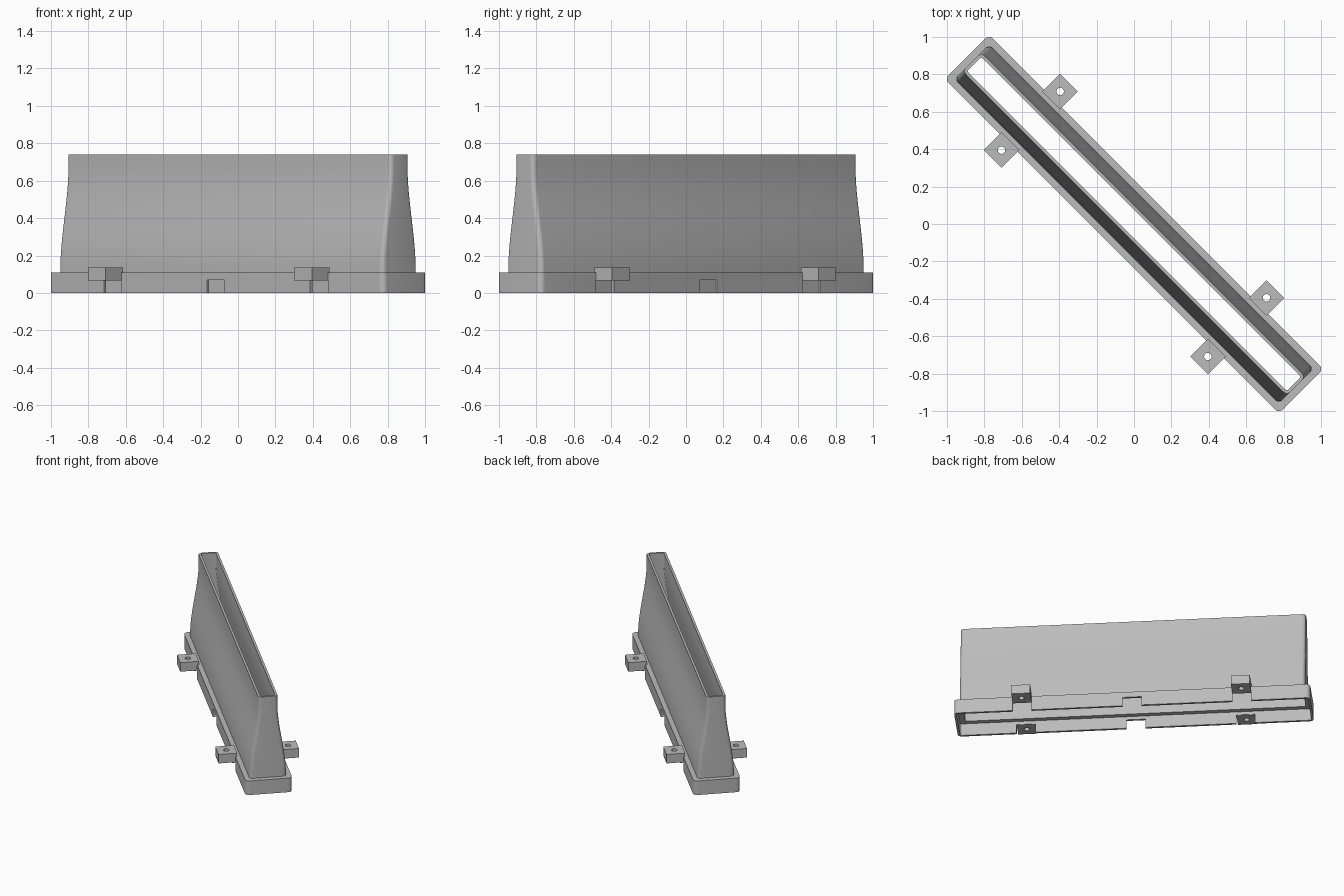
import bpy
import bmesh
from math import pi, cos, sin, radians
from mathutils import Matrix

cube = bpy.data.objects.get("Cube")
if cube:
    bpy.data.objects.remove(cube, do_unlink=True)

grey = bpy.data.materials.new("concrete_grey")
grey.use_nodes = True
COLOUR = (0.5, 0.5, 0.5, 1)
grey.diffuse_color = COLOUR
grey.node_tree.nodes["Principled BSDF"].inputs["Base Color"].default_value = COLOUR

TURN = -pi / 4          # the whole barrier stands diagonally
TOP, LEDGE, NOTCH_TOP = 0.74, 0.11, 0.068
WALL = 0.017
TAB_U, TAB_V, TAB_HALF = 0.78, 0.222, 0.067


def make_object(name, bm):
    bmesh.ops.recalc_face_normals(bm, faces=bm.faces[:])
    mesh = bpy.data.meshes.new(name)
    bm.to_mesh(mesh)
    bm.free()
    mesh.materials.append(grey)
    obj = bpy.data.objects.new(name, mesh)
    bpy.context.collection.objects.link(obj)
    obj.rotation_euler.z = TURN
    return obj


def smooth(obj):
    bpy.ops.object.select_all(action="DESELECT")
    obj.select_set(True)
    bpy.context.view_layer.objects.active = obj
    bpy.ops.object.shade_smooth_by_angle(angle=radians(30))


def loft_closed(name, rings):
    """Skin a list of equal rings and join the last one to the first."""
    bm = bmesh.new()
    loops = [[bm.verts.new(p) for p in ring] for ring in rings]
    n = len(loops[0])
    for a, b in zip(loops, loops[1:] + loops[:1]):
        for i in range(n):
            j = (i + 1) % n
            bm.faces.new((a[i], a[j], b[j], b[i]))
    return make_object(name, bm)


def rounded_ring(u, v, r, z, steps=6):
    points = []
    for k, (su, sv) in enumerate(((1, 1), (-1, 1), (-1, -1), (1, -1))):
        for i in range(steps + 1):
            a = (k + i / steps) * pi / 2
            points.append((su * (u - r) + r * cos(a), sv * (v - r) + r * sin(a), z))
    return points


# Barrier shell: base skirt, ledge, flared neck, rim and hollow inside
END, FOOT_V, TOP_V, STEPS = 1.226, 0.132, 0.07, 16
neck = []
for i in range(STEPS + 1):
    t = i / STEPS
    s = t * t * (3 - 2 * t)
    neck.append((FOOT_V + (TOP_V - FOOT_V) * s, 0.12 + 0.56 * t))
neck = [(FOOT_V, LEDGE)] + neck + [(TOP_V, TOP)]

BASE_U, BASE_V = 1.264, 0.168
rings = [rounded_ring(BASE_U, BASE_V, 0.03, z) for z in (0, LEDGE)]
rings += [rounded_ring(END, v, 0.025, z) for v, z in neck]
neck[0] = (FOOT_V, LEDGE - WALL)
rings += [rounded_ring(END - WALL, v - WALL, 0.01, z) for v, z in reversed(neck)]
rings += [rounded_ring(BASE_U - WALL, BASE_V - WALL, 0.015, z) for z in (LEDGE - WALL, 0)]
shell = loft_closed("barrier_shell", rings)

# Drainage notches cut through both long skirts
bm = bmesh.new()
for u in (-TAB_U, 0, TAB_U):
    size = Matrix.Diagonal((2 * TAB_HALF, 1, 2 * NOTCH_TOP, 1))
    bmesh.ops.create_cube(bm, size=1, matrix=Matrix.Translation((u, 0, 0)) @ size)
cutter = make_object("notch_cutter", bm)
cutter.hide_render = True
cut = shell.modifiers.new("notches", "BOOLEAN")
cut.operation = "DIFFERENCE"
cut.solver = "EXACT"
cut.object = cutter
bpy.context.view_layer.update()
graph = bpy.context.evaluated_depsgraph_get()
cut_mesh = bpy.data.meshes.new_from_object(shell.evaluated_get(graph))
shell.modifiers.clear()
shell.data = cut_mesh
bpy.data.objects.remove(cutter, do_unlink=True)
smooth(shell)


# Anchor tabs: square plates with a round bolt hole
def tab_ring(u, v, z, radius, square):
    points = []
    for i in range(24):
        c, s = cos(i * pi / 12), sin(i * pi / 12)
        k = radius / max(abs(c), abs(s)) if square else radius
        points.append((u + k * c, v + k * s, z))
    return points


for side, v in (("left", TAB_V), ("right", -TAB_V)):
    for end, u in (("front", TAB_U), ("back", -TAB_U)):
        low, high = 0.067, 0.137
        tab = loft_closed(f"anchor_tab_{end}_{side}", [
            tab_ring(u, v, low, TAB_HALF, True),
            tab_ring(u, v, high, TAB_HALF, True),
            tab_ring(u, v, high, 0.02, False),
            tab_ring(u, v, low, 0.02, False)])
        smooth(tab)
